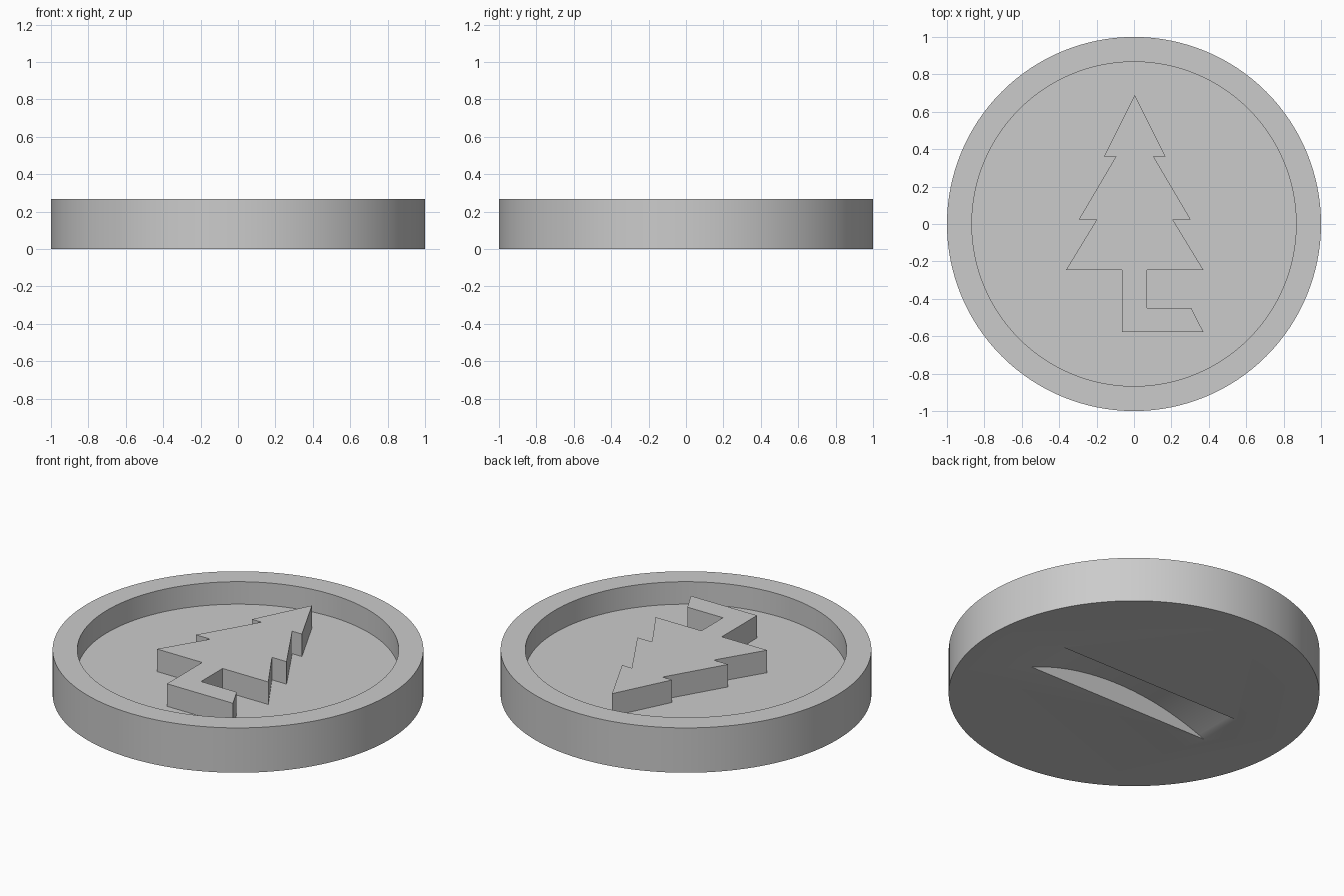
import bpy
import bmesh
from math import sin, cos, pi, asin

if "Cube" in bpy.data.objects:
    bpy.data.objects.remove(bpy.data.objects["Cube"])

HEIGHT, FLOOR, INNER = 0.267, 0.133, 0.867
SEGMENTS = 128

grey = bpy.data.materials.new("plain grey")
grey.use_nodes = True
colour = (0.6, 0.6, 0.6, 1)
grey.diffuse_color = colour
grey.node_tree.nodes["Principled BSDF"].inputs["Base Color"].default_value = colour


def make_object(name, bm):
    bmesh.ops.recalc_face_normals(bm, faces=bm.faces)
    mesh = bpy.data.meshes.new(name)
    bm.to_mesh(mesh)
    bm.free()
    mesh.materials.append(grey)
    obj = bpy.data.objects.new(name, mesh)
    bpy.context.collection.objects.link(obj)
    return obj


def prism(name, points, offset):
    """Extrude a closed outline of 3D points along an offset."""
    bm = bmesh.new()
    face = bm.faces.new([bm.verts.new(p) for p in points])
    ext = bmesh.ops.extrude_face_region(bm, geom=[face])
    verts = [v for v in ext["geom"] if isinstance(v, bmesh.types.BMVert)]
    bmesh.ops.translate(bm, verts=verts, vec=offset)
    return make_object(name, bm)


# Round disc with a raised rim: four rings joined and capped
bm = bmesh.new()
rings = []
for radius, z in [(1, 0), (1, HEIGHT), (INNER, HEIGHT), (INNER, FLOOR)]:
    rings.append([bm.verts.new((radius * cos(2 * pi * i / SEGMENTS),
                                radius * sin(2 * pi * i / SEGMENTS), z))
                  for i in range(SEGMENTS)])
for low, high in zip(rings, rings[1:]):
    for i in range(SEGMENTS):
        j = (i + 1) % SEGMENTS
        bm.faces.new((low[i], low[j], high[j], high[i]))
bm.faces.new(rings[0])
bm.faces.new(rings[-1])
disc = make_object("rimmed_disc", bm)

# Arched slot in the underside
half, rise, width = 0.607, 0.12, 0.273
radius = (half ** 2 + rise ** 2) / (2 * rise)
sweep = asin(half / radius)
steps = 32
arc = []
for i in range(steps + 1):
    a = sweep * (2 * i / steps - 1)
    arc.append((radius * sin(a), -width / 2, radius * cos(a) - radius + rise))
arc = [(-half, -width / 2, -0.1)] + arc + [(half, -width / 2, -0.1)]
cutter = prism("slot_cutter", arc, (0, width, 0))
cutter.hide_render = True

cut = disc.modifiers.new("slot", 'BOOLEAN')
cut.operation = 'DIFFERENCE'
cut.solver = 'EXACT'
cut.object = cutter
bpy.ops.object.select_all(action='DESELECT')
bpy.context.view_layer.objects.active = disc
disc.select_set(True)
bpy.ops.object.modifier_apply(modifier=cut.name)
bpy.data.objects.remove(cutter)
bpy.ops.object.shade_smooth_by_angle(angle=pi / 6)

# Tree relief: mirrored boughs on a trunk with a foot to one side
boughs = [(0.165, 0.36), (0.101, 0.36), (0.299, 0.024),
          (0.203, 0.024), (0.367, -0.245)]
trunk = [(0.07, -0.245), (0.07, -0.448), (0.305, -0.448),
         (0.371, -0.577), (-0.064, -0.577), (-0.064, -0.245)]
centre = 0.004
outline = [(centre, 0.69)] + [(centre + x, y) for x, y in boughs]
outline += trunk + [(centre - x, y) for x, y in reversed(boughs)]
base = FLOOR - 0.004
prism("tree_relief", [(x, y, base) for x, y in outline], (0, 0, HEIGHT - base))
